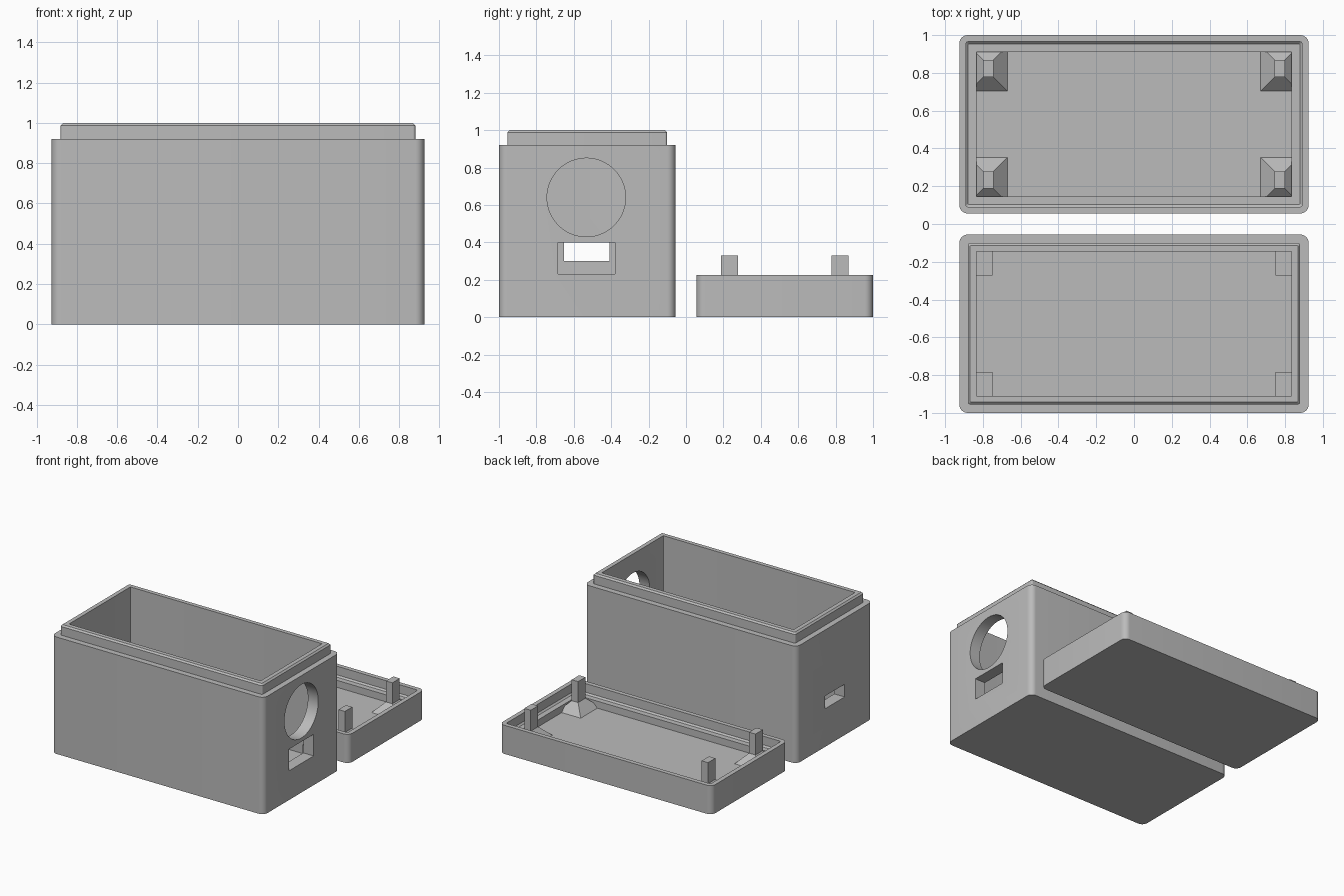
import bpy, bmesh, math
from mathutils import Matrix, Vector

cube = bpy.data.objects.get("Cube")
if cube:
    bpy.data.objects.remove(cube, do_unlink=True)

# Single grey plastic
grey = bpy.data.materials.new("grey_plastic")
grey.use_nodes = True
grey.diffuse_color = (0.5, 0.5, 0.5, 1)
grey.node_tree.nodes["Principled BSDF"].inputs["Base Color"].default_value = (0.5, 0.5, 0.5, 1)

HX, HY = 0.925, 0.472      # half size of both halves of the case
BODY_Y, LID_Y = -0.528, 0.528
WALL, FLOOR = 0.09, 0.09


def make(name, bm):
    bmesh.ops.recalc_face_normals(bm, faces=bm.faces)
    mesh = bpy.data.meshes.new(name)
    bm.to_mesh(mesh)
    bm.free()
    mesh.materials.append(grey)
    ob = bpy.data.objects.new(name, mesh)
    bpy.context.collection.objects.link(ob)
    return ob


def smooth(ob):
    bpy.ops.object.select_all(action="DESELECT")
    ob.select_set(True)
    bpy.context.view_layer.objects.active = ob
    bpy.ops.object.shade_smooth_by_angle(angle=math.radians(30))


def ring(bm, cy, inset, radius, z, steps=8):
    """Rounded rectangle of vertices, inset from the case outline."""
    verts = []
    for k, (sx, sy) in enumerate([(1, 1), (-1, 1), (-1, -1), (1, -1)]):
        cx, cc = sx * (HX - inset - radius), cy + sy * (HY - inset - radius)
        for i in range(steps + 1):
            a = math.pi / 2 * (k + i / steps)
            verts.append(bm.verts.new((cx + radius * math.cos(a), cc + radius * math.sin(a), z)))
    return verts


def shell(name, cy, profile):
    """Closed shell swept through rings of (inset, corner radius, z)."""
    bm = bmesh.new()
    rings = [ring(bm, cy, *p) for p in profile]
    for a, b in zip(rings, rings[1:]):
        for i in range(len(a)):
            j = (i + 1) % len(a)
            bm.faces.new((a[i], a[j], b[j], b[i]))
    bm.faces.new(rings[0])
    bm.faces.new(rings[-1])
    return make(name, bm)


def box(name, lo, hi):
    lo, hi = Vector(lo), Vector(hi)
    bm = bmesh.new()
    bmesh.ops.create_cube(bm, size=1, matrix=Matrix.Translation((lo + hi) / 2)
                          @ Matrix.Diagonal((*(hi - lo), 1)))
    return make(name, bm)


def cut(target, cutter):
    mod = target.modifiers.new("cut", "BOOLEAN")
    mod.operation, mod.solver, mod.object = "DIFFERENCE", "EXACT", cutter
    bpy.context.view_layer.objects.active = target
    bpy.ops.object.modifier_apply(modifier=mod.name)
    bpy.data.objects.remove(cutter, do_unlink=True)


# Deep body with a raised, chamfered lip
body = shell("case_body", BODY_Y, [
    (0, 0.045, 0), (0, 0.045, 0.92), (0.045, 0.012, 0.92), (0.045, 0.012, 0.988),
    (0.057, 0.006, 1.0), (WALL, 0.002, 1.0), (WALL, 0.002, FLOOR)])

# Round opening, connector opening and rear slot in the end walls
bm = bmesh.new()
bmesh.ops.create_cone(bm, cap_ends=True, segments=72, radius1=0.21, radius2=0.21, depth=0.3,
                      matrix=Matrix.Translation((HX, -0.533, 0.64)) @ Matrix.Rotation(math.pi / 2, 4, "Y"))
cut(body, make("round_cutter", bm))
cut(body, box("connector_cutter", (0.75, -0.684, 0.23), (1.1, -0.38, 0.4)))
cut(body, box("slot_cutter", (-1.1, -0.652, 0.3), (-0.75, -0.41, 0.4)))
smooth(body)

# Shallow lid with a recess that takes the lip
lid = shell("case_lid", LID_Y, [
    (0, 0.045, 0), (0, 0.045, 0.225), (0.035, 0.012, 0.225), (0.035, 0.012, 0.157),
    (0.047, 0.006, 0.145), (WALL, 0.002, 0.145), (WALL, 0.002, FLOOR)])
smooth(lid)

# Corner fittings: low supports in the body, posts on flared feet in the lid
for sx, xname in ((1, "left"), (-1, "right")):
    for sy, yname in ((1, "back"), (-1, "front")):
        tag = f"{yname}_{xname}"
        xs = sorted((sx * 0.75, sx * (HX - WALL + 0.005)))
        ys = sorted((BODY_Y + sy * 0.256, BODY_Y + sy * (HY - WALL + 0.005)))
        box("board_support_" + tag, (xs[0], ys[0], FLOOR - 0.01), (xs[1], ys[1], 0.23))

        px, py, hx, hy = sx * 0.772, LID_Y + sy * 0.295, 0.028, 0.046
        box("lid_post_" + tag, (px - hx, py - hy, FLOOR), (px + hx, py + hy, 0.33))
        bm = bmesh.new()
        bmesh.ops.create_cube(bm, size=2)
        for v in bm.verts:
            flare = 0.075 if v.co.z < 0 else 0
            v.co = (px + v.co.x * (hx + flare), py + v.co.y * (hy + flare),
                    FLOOR - 0.001 if flare else FLOOR + 0.075)
        make("post_foot_" + tag, bm)
